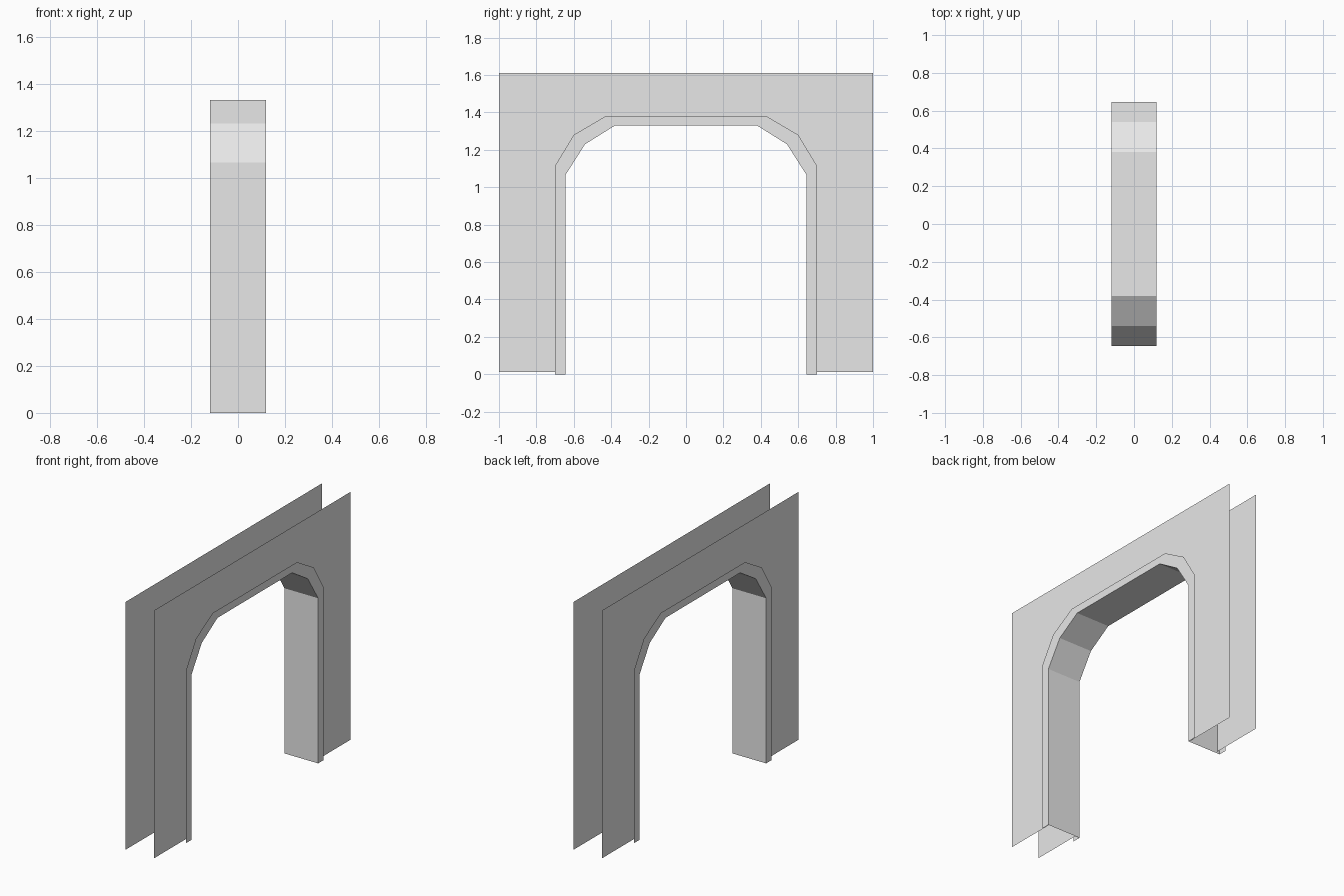
import bpy

cube = bpy.data.objects.get("Cube")
if cube:
    bpy.data.objects.remove(cube, do_unlink=True)

WALL_X, TRIM_X = 0.102, 0.12
HALF_LENGTH, WALL_TOP, WALL_BASE = 1.0, 1.61, 0.012

plaster = bpy.data.materials.new("light grey")
plaster.use_nodes = True
grey = (0.8, 0.8, 0.8, 1)
plaster.diffuse_color = grey
plaster.node_tree.nodes["Principled BSDF"].inputs["Base Color"].default_value = grey


def arch(half, base):
    """Full opening outline in (y, z), from the -y foot over to the +y foot."""
    left = [(-half[0][0], base)] + [(-y, z) for y, z in half]
    return left + [(-y, z) for y, z in reversed(left)]


def make(name, verts, faces):
    mesh = bpy.data.meshes.new(name)
    mesh.from_pydata(verts, [], faces)
    mesh.materials.append(plaster)
    obj = bpy.data.objects.new(name, mesh)
    bpy.context.collection.objects.link(obj)


def strip(name, a, b, flip=False):
    """Band of quads joining two matching outlines."""
    n = len(a)
    faces = [(i, i + 1, n + i + 1, n + i) for i in range(n - 1)]
    if flip:
        faces = [f[::-1] for f in faces]
    make(name, a + b, faces)


def at_x(x, outline):
    return [(x, y, z) for y, z in outline]


inner_half = [(0.645, 1.065), (0.54, 1.23), (0.38, 1.33)]
outer_half = [(0.70, 1.115), (0.60, 1.28), (0.43, 1.38)]
inner = arch(inner_half, 0)
outer = arch(outer_half, 0)

# Lining of the opening
strip("opening_lining", at_x(-TRIM_X, inner), at_x(TRIM_X, inner))

# Wall sheet and flat trim on each side
wall = arch(inner_half, WALL_BASE) + [
    (HALF_LENGTH, WALL_BASE), (HALF_LENGTH, WALL_TOP),
    (-HALF_LENGTH, WALL_TOP), (-HALF_LENGTH, WALL_BASE)]
for side, s in (("left", 1), ("right", -1)):
    face = list(range(len(wall)))
    make(side + "_wall", at_x(s * WALL_X, wall), [face if s > 0 else face[::-1]])
    strip(side + "_trim", at_x(s * TRIM_X, inner), at_x(s * TRIM_X, outer), s < 0)
